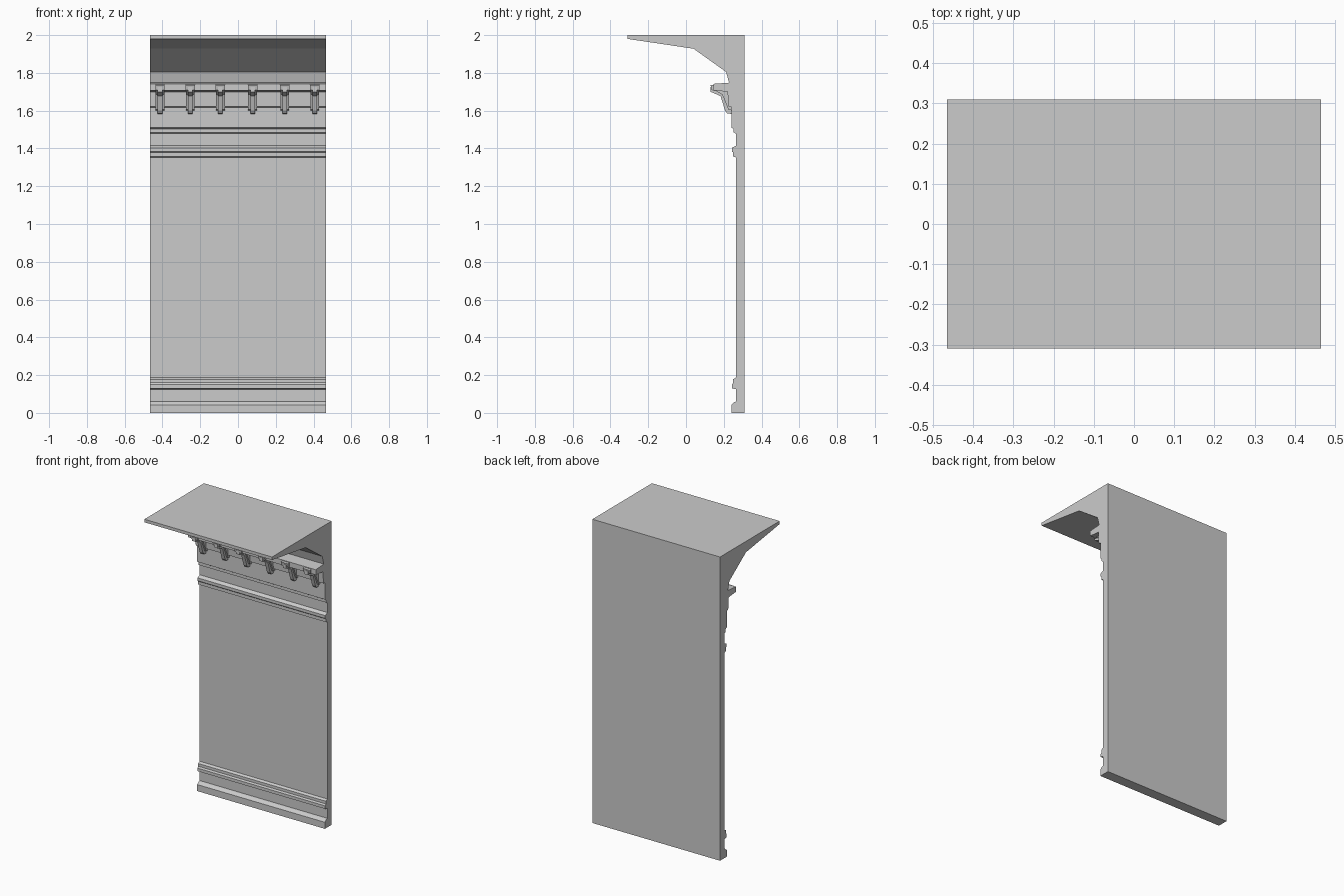
import bpy, bmesh

HALF_W = 0.465


def extrude_profile(name, profile, x0, x1):
    """Extrude a closed (y, z) profile along x."""
    bm = bmesh.new()
    face = bm.faces.new([bm.verts.new((x0, y, z)) for y, z in profile])
    ext = bmesh.ops.extrude_face_region(bm, geom=[face])
    moved = [g for g in ext["geom"] if isinstance(g, bmesh.types.BMVert)]
    bmesh.ops.translate(bm, verts=moved, vec=(x1 - x0, 0, 0))
    bmesh.ops.recalc_face_normals(bm, faces=bm.faces)
    mesh = bpy.data.meshes.new(name)
    bm.to_mesh(mesh)
    bm.free()
    obj = bpy.data.objects.new(name, mesh)
    bpy.context.collection.objects.link(obj)
    return obj


# Wall section, read from the base up the front and closed along the back
base = [(0.24, 0), (0.24, 0.043), (0.255, 0.057), (0.265, 0.06),
        (0.265, 0.125), (0.243, 0.13), (0.243, 0.15), (0.25, 0.16),
        (0.25, 0.178), (0.265, 0.187)]
rail = [(0.265, 1.352), (0.25, 1.357), (0.25, 1.378), (0.243, 1.384),
        (0.243, 1.403), (0.265, 1.415)]
frieze = [(0.265, 1.478), (0.252, 1.485), (0.252, 1.503), (0.24, 1.51),
          (0.24, 1.618), (0.225, 1.622), (0.22, 1.70)]
shelf = [(0.145, 1.708), (0.145, 1.742), (0.228, 1.748)]
cornice = [(0.212, 1.805), (0.04, 1.928), (-0.31, 1.98), (-0.31, 2.0)]
back = [(0.31, 2.0), (0.31, 0)]
extrude_profile("moulded_wall", base + rail + frieze + shelf + cornice + back,
                -HALF_W, HALF_W)

# Corbels: wide body, narrow raised rib, and a small head block
body = [(0.25, 1.60), (0.225, 1.605), (0.192, 1.685), (0.145, 1.712),
        (0.145, 1.725), (0.25, 1.725)]
rib = [(0.25, 1.582), (0.218, 1.585), (0.207, 1.60), (0.183, 1.677),
       (0.13, 1.70), (0.13, 1.725), (0.25, 1.725)]
head = [(0.15, 1.705), (0.135, 1.71), (0.13, 1.735), (0.15, 1.738)]
for i, x in enumerate((-0.413, -0.252, -0.093, 0.077, 0.247, 0.407)):
    for part, profile, w in (("body", body, 0.023), ("rib", rib, 0.012),
                             ("head", head, 0.025)):
        extrude_profile(f"corbel_{part}_{i + 1}", profile, x - w, x + w)
